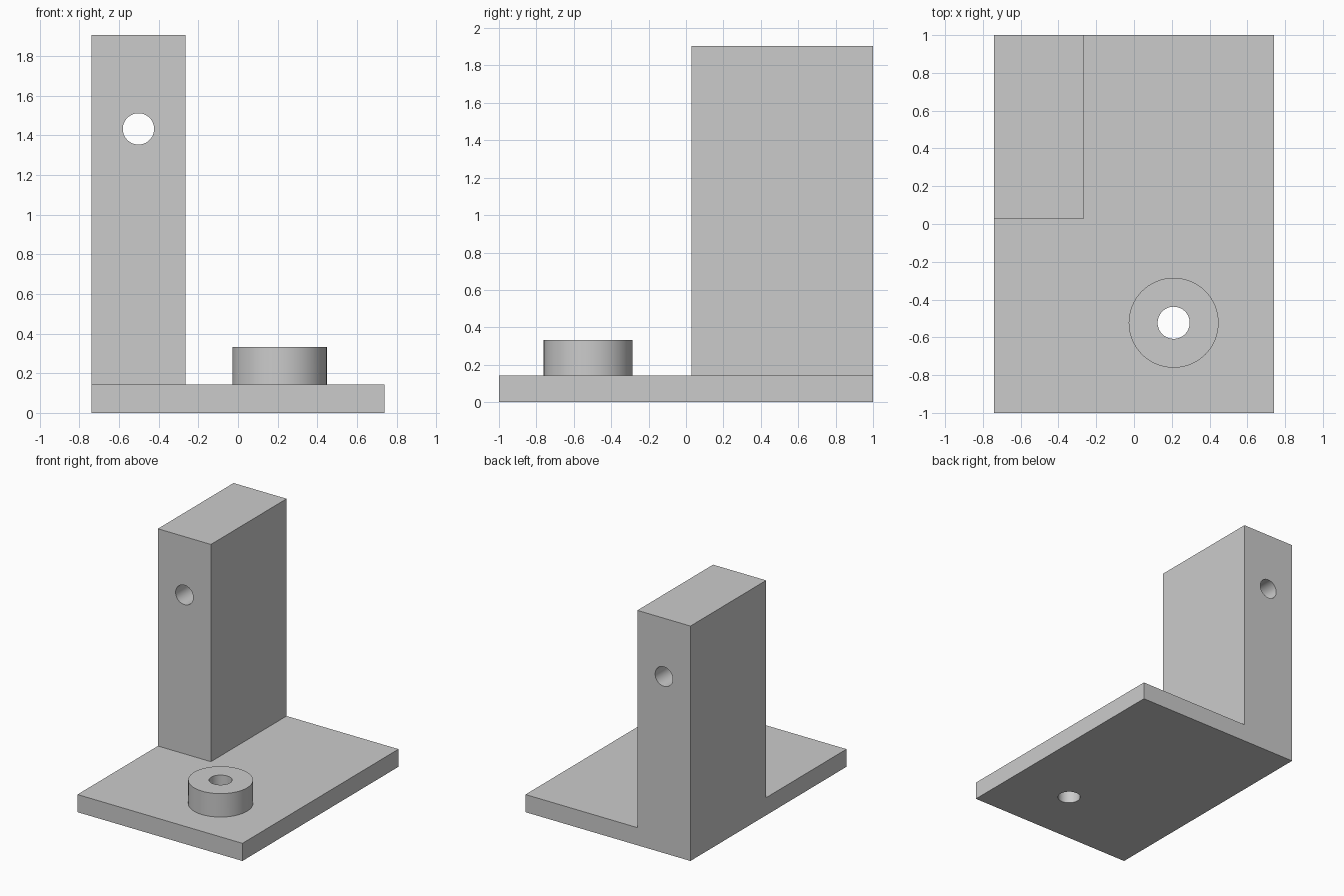
import bpy
from math import pi, radians

if "Cube" in bpy.data.objects:
    bpy.data.objects.remove(bpy.data.objects["Cube"], do_unlink=True)

# Single plain grey finish
grey = bpy.data.materials.new("light_grey")
grey.use_nodes = True
colour = (0.6, 0.6, 0.6, 1)
grey.diffuse_color = colour
grey.node_tree.nodes["Principled BSDF"].inputs["Base Color"].default_value = colour


def block(name, low, high):
    """Box between two opposite corners."""
    centre = [(a + b) / 2 for a, b in zip(low, high)]
    bpy.ops.mesh.primitive_cube_add(size=1, location=centre)
    ob = bpy.context.object
    ob.name = name
    ob.scale = [b - a for a, b in zip(low, high)]
    bpy.ops.object.transform_apply(location=True, rotation=False, scale=True)
    ob.data.materials.append(grey)
    return ob


def cylinder(name, radius, depth, centre, tilt=0):
    bpy.ops.mesh.primitive_cylinder_add(
        vertices=64, radius=radius, depth=depth, location=centre, rotation=(tilt, 0, 0))
    ob = bpy.context.object
    ob.name = name
    ob.data.materials.append(grey)
    return ob


def combine(body, tool, operation):
    """Apply an exact boolean and discard the tool."""
    mod = body.modifiers.new(operation.lower(), "BOOLEAN")
    mod.object, mod.operation, mod.solver = tool, operation, "EXACT"
    bpy.context.view_layer.objects.active = body
    bpy.ops.object.modifier_apply(modifier=mod.name)
    bpy.data.objects.remove(tool, do_unlink=True)


BASE_TOP, BOSS_TOP, COLUMN_TOP = 0.143, 0.333, 1.905
HALF_X = 0.74
BOSS_X, BOSS_Y = 0.21, -0.523

# Base plate with upright column in the rear corner
bracket = block("bracket", (-HALF_X, -1, 0), (HALF_X, 1, BASE_TOP))
column = block("column", (-HALF_X, 0.03, 0), (-0.264, 1, COLUMN_TOP))
combine(bracket, column, "UNION")

# Round boss on the plate
boss = cylinder("boss", 0.238, BOSS_TOP - 0.05, (BOSS_X, BOSS_Y, (BOSS_TOP + 0.05) / 2))
combine(bracket, boss, "UNION")

# Through holes: down the boss, and front to back through the column
combine(bracket, cylinder("boss_hole", 0.085, 2, (BOSS_X, BOSS_Y, 0)), "DIFFERENCE")
combine(bracket, cylinder("column_hole", 0.079, 2, (-0.502, 0.5, 1.432), pi / 2), "DIFFERENCE")

# Smooth round walls, sharp edges
bpy.ops.object.select_all(action="DESELECT")
bracket.select_set(True)
bpy.context.view_layer.objects.active = bracket
bpy.ops.object.shade_smooth_by_angle(angle=radians(30))
